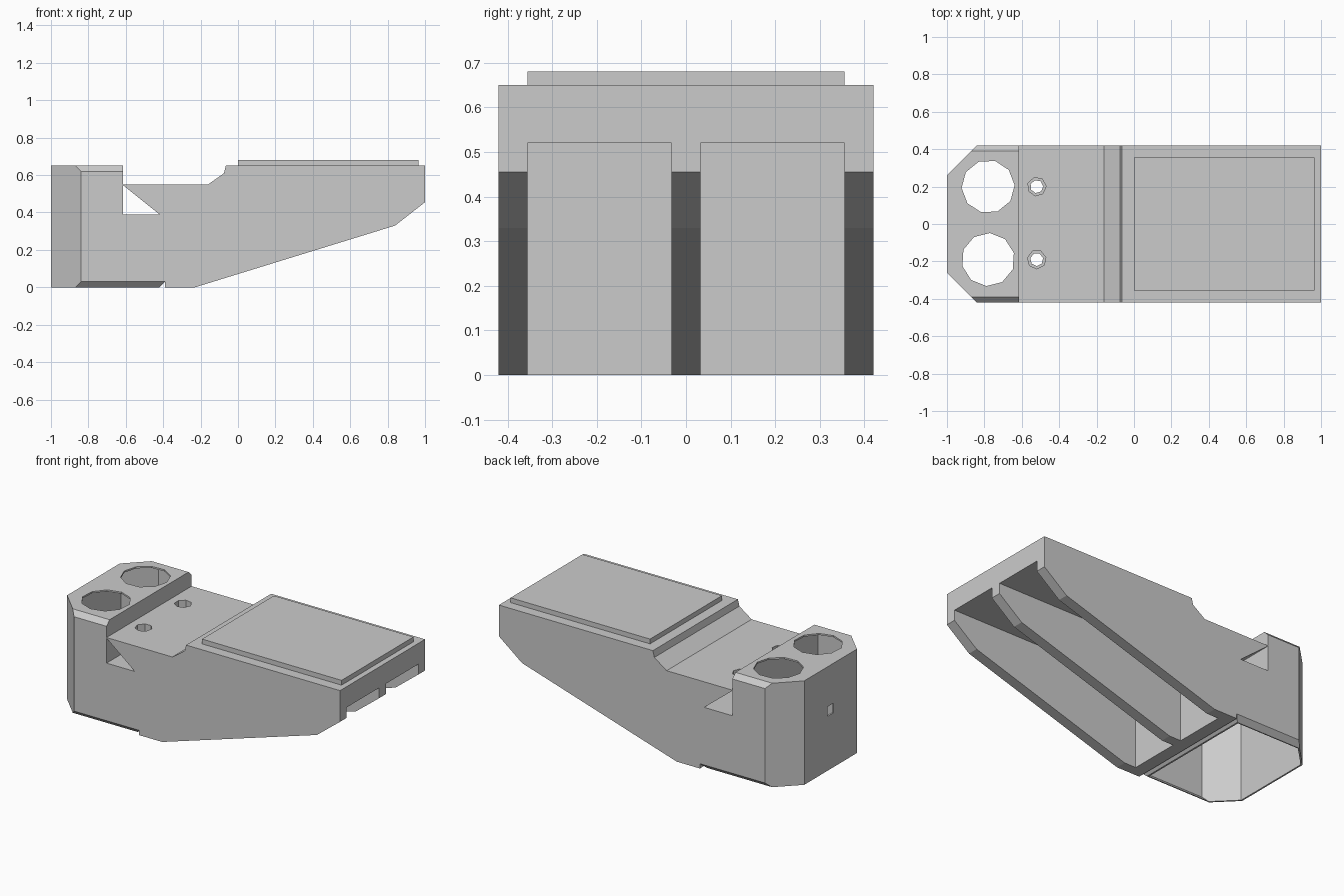
import bpy, bmesh, math
from mathutils import Vector

if "Cube" in bpy.data.objects:
    bpy.data.objects.remove(bpy.data.objects["Cube"])

grey = bpy.data.materials.new("plain grey")
grey.use_nodes = True
GREY = (0.6, 0.6, 0.6, 1)
grey.diffuse_color = GREY
grey.node_tree.nodes["Principled BSDF"].inputs["Base Color"].default_value = GREY


def loft(name, rings):
    """Closed solid through a list of matching point rings."""
    bm = bmesh.new()
    loops = [[bm.verts.new(p) for p in ring] for ring in rings]
    n = len(loops[0])
    for a, b in zip(loops, loops[1:]):
        for i in range(n):
            j = (i + 1) % n
            bm.faces.new((a[i], a[j], b[j], b[i]))
    bm.faces.new(loops[0][::-1])
    bm.faces.new(loops[-1])
    bmesh.ops.recalc_face_normals(bm, faces=bm.faces)
    mesh = bpy.data.meshes.new(name)
    bm.to_mesh(mesh)
    bm.free()
    mesh.materials.append(grey)
    obj = bpy.data.objects.new(name, mesh)
    bpy.context.collection.objects.link(obj)
    return obj


def prism(name, points, axis, lo, hi):
    """Extrude a 2D outline along the given axis."""
    place = {"x": lambda a, b, h: (h, a, b),
             "y": lambda a, b, h: (a, h, b),
             "z": lambda a, b, h: (a, b, h)}[axis]
    return loft(name, [[place(a, b, h) for a, b in points] for h in (lo, hi)])


def box(name, x, y, z):
    return prism(name, [(x[0], y[0]), (x[1], y[0]), (x[1], y[1]), (x[0], y[1])], "z", *z)


def polygon(cx, cy, r, sides, turn=0.0):
    return [(cx + r * math.cos(turn + i * math.tau / sides),
             cy + r * math.sin(turn + i * math.tau / sides)) for i in range(sides)]


def cut(target, cutter):
    mod = target.modifiers.new("cut", "BOOLEAN")
    mod.operation = "DIFFERENCE"
    mod.solver = "EXACT"
    mod.object = cutter
    bpy.ops.object.select_all(action="DESELECT")
    bpy.context.view_layer.objects.active = target
    target.select_set(True)
    bpy.ops.object.modifier_apply(modifier=mod.name)
    bpy.data.objects.remove(cutter)


# Main body from its side profile
body = prism("main_body", [
    (-1, 0), (-1, 0.65), (-0.615, 0.65), (-0.615, 0.55), (-0.16, 0.55),
    (-0.075, 0.61), (-0.065, 0.65), (1, 0.65), (1, 0.455), (0.84, 0.33),
    (-0.23, 0)], "y", -0.42, 0.42)

# Corner cuts, edge bevels and underside channels on both sides
for s in (-1, 1):
    cut(body, prism("corner", [(-1.1, s * 0.16), (-0.74, s * 0.52), (-1.1, s * 0.52)],
                    "z", -0.1, 0.8))
    cut(body, prism("top_bevel", [(s * 0.38, 0.66), (s * 0.43, 0.66), (s * 0.43, 0.61)],
                    "x", -1.1, -0.5))
    cut(body, prism("bottom_bevel", [(s * 0.38, -0.01), (s * 0.43, -0.01), (s * 0.43, 0.04)],
                    "x", -1.1, -0.39))
    cut(body, box("channel", (-0.31, 1.1), sorted((s * 0.033, s * 0.355)), (-0.1, 0.52)))

# Cross groove underneath and triangular side tunnel
cut(body, prism("groove", [(-0.43, -0.01), (-0.39, 0.03), (-0.39, -0.01)], "y", -0.5, 0.5))
cut(body, prism("tunnel", [(-0.615, 0.546), (-0.615, 0.39), (-0.42, 0.39)], "y", -0.5, 0.5))


def cavity_ring(z, half, x_end):
    """Block outline set in by the wall thickness."""
    pts = [(-0.99, 0.256), (half - 1.246, half), (x_end, half)]
    return [(x, y, z) for x, y in pts] + [(x, -y, z) for x, y in reversed(pts)]


# Hollow block, open underneath
cut(body, loft("lower_cavity", [cavity_ring(-0.01, 0.375, -0.43), cavity_ring(0.03, 0.41, -0.43),
                                cavity_ring(0.38, 0.41, -0.43)]))
cut(body, loft("upper_cavity", [cavity_ring(0.37, 0.41, -0.625), cavity_ring(0.615, 0.41, -0.625),
                                cavity_ring(0.64, 0.385, -0.625)]))

# Large wells, small pin holes and the end slot
for y, turn in ((0.2, 0.05), (-0.19, 0.25)):
    cut(body, prism("well", polygon(-0.78, y, 0.142, 10, turn), "z", 0.6, 0.7))
    cut(body, prism("pin_hole", polygon(-0.52, y, 0.05, 7, turn), "z", 0.42, 0.6))
    cut(body, prism("pin_floor", polygon(-0.52, y, 0.035, 7, turn), "z", 0.35, 0.43))
cut(body, box("end_slot", (-1.1, -0.95), (-0.03, 0.03), (0.34, 0.4)))

# Raised panel on top
box("top_panel", (0, 0.965), (-0.355, 0.355), (0.645, 0.68))
